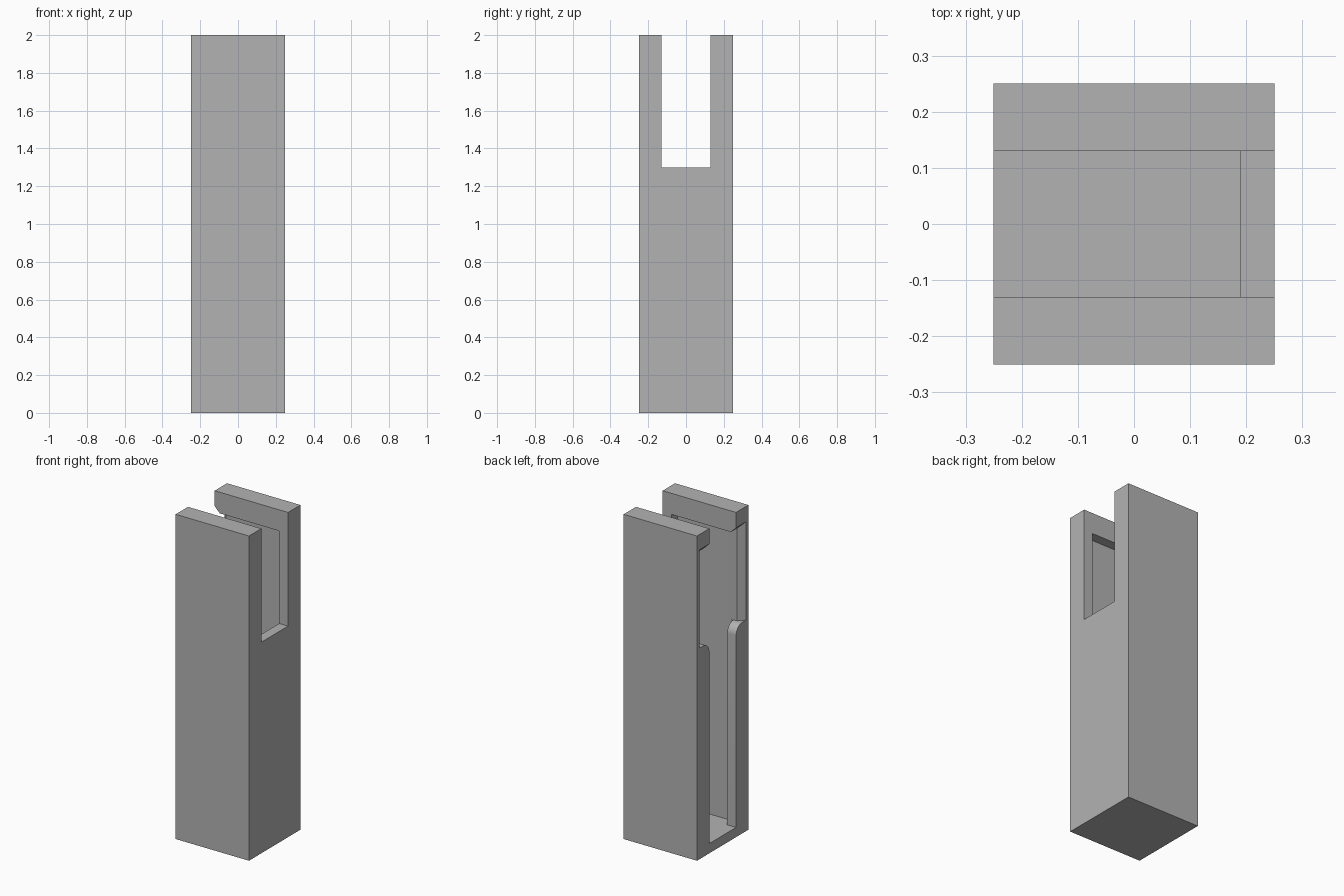
import bpy, bmesh
from math import sin, cos, pi, sqrt

cube = bpy.data.objects.get("Cube")
if cube:
    bpy.data.objects.remove(cube)

# Overall sizes
HALF, HEIGHT, WALL = 0.25, 2.0, 0.06
INNER = HALF - WALL          # half width of the cavity
SLOT = 0.13                  # half width of the long slot
SILL, CEILING = 1.3, 1.87    # lower and upper limits of the side opening
FLARE = 0.035                # rounding around the side opening

grey = bpy.data.materials.new("plain grey")
grey.use_nodes = True
grey.diffuse_color = (0.45, 0.45, 0.45, 1)
grey.node_tree.nodes["Principled BSDF"].inputs["Base Color"].default_value = grey.diffuse_color


def finish(name, bm):
    bmesh.ops.recalc_face_normals(bm, faces=bm.faces[:])
    mesh = bpy.data.meshes.new(name)
    bm.to_mesh(mesh)
    bm.free()
    obj = bpy.data.objects.new(name, mesh)
    bpy.context.collection.objects.link(obj)
    mesh.materials.append(grey)
    return obj


def box(name, x0, x1, half_y, z0, z1):
    bm = bmesh.new()
    bmesh.ops.create_cube(bm, size=1)
    for v in bm.verts:
        v.co = ((x0 + x1) / 2 + v.co.x * (x1 - x0),
                v.co.y * 2 * half_y,
                (z0 + z1) / 2 + v.co.z * (z1 - z0))
    return finish(name, bm)


def mouth_section(bm, x, flare):
    """Opening outline: flared sides and top, rounded shoulders at the sill."""
    r = INNER - SLOT
    half = [(INNER + flare, CEILING + flare), (INNER + flare + 0.0005, SILL)]
    for i in range(9):
        a = pi / 2 * i / 8
        half.append((INNER - r * sin(a), SILL - r + r * cos(a)))
    outline = half + [(-y, z) for y, z in reversed(half)]
    return [bm.verts.new((x, y, z)) for y, z in outline]


def mouth(name):
    bm = bmesh.new()
    rings = [mouth_section(bm, -INNER + 0.04, 0)]
    for i in range(9):
        a = pi / 2 * i / 8
        rings.append(mouth_section(bm, -HALF + FLARE * cos(a), FLARE * (1 - sin(pi / 2 - a))))
    rings.append(mouth_section(bm, -HALF - 0.05, FLARE))
    for a, b in zip(rings, rings[1:]):
        for i in range(len(a)):
            j = (i + 1) % len(a)
            bm.faces.new((a[i], a[j], b[j], b[i]))
    bm.faces.new(rings[0])
    bm.faces.new(rings[-1])
    return finish(name, bm)


def pin_hole(name):
    bm = bmesh.new()
    bmesh.ops.create_cone(bm, cap_ends=True, segments=32, radius1=0.04, radius2=0.04, depth=1)
    for v in bm.verts:
        v.co = (INNER + v.co.x, v.co.z, 1.94 + v.co.y)
    return finish(name, bm)


# Tall square housing and the volumes taken out of it
housing = box("housing", -HALF, HALF, HALF, 0, HEIGHT)
cutters = [
    box("cavity_cutter", -INNER, INNER, INNER, WALL, CEILING),
    box("long_slot_cutter", -0.4, INNER, SLOT, WALL, HEIGHT + 0.1),
    box("short_slot_cutter", 0, 0.4, SLOT, SILL, HEIGHT + 0.1),
    mouth("side_opening_cutter"),
    pin_hole("pin_hole_cutter"),
]

bpy.ops.object.select_all(action='DESELECT')
bpy.context.view_layer.objects.active = housing
housing.select_set(True)
for cutter in cutters:
    cutter.hide_render = True
    mod = housing.modifiers.new(cutter.name, 'BOOLEAN')
    mod.operation = 'DIFFERENCE'
    mod.solver = 'EXACT'
    mod.object = cutter
    bpy.ops.object.modifier_apply(modifier=mod.name)
for cutter in cutters:
    bpy.data.objects.remove(cutter)

# Smooth rounded edges, crisp corners
bpy.ops.object.shade_smooth_by_angle(angle=pi / 6)
